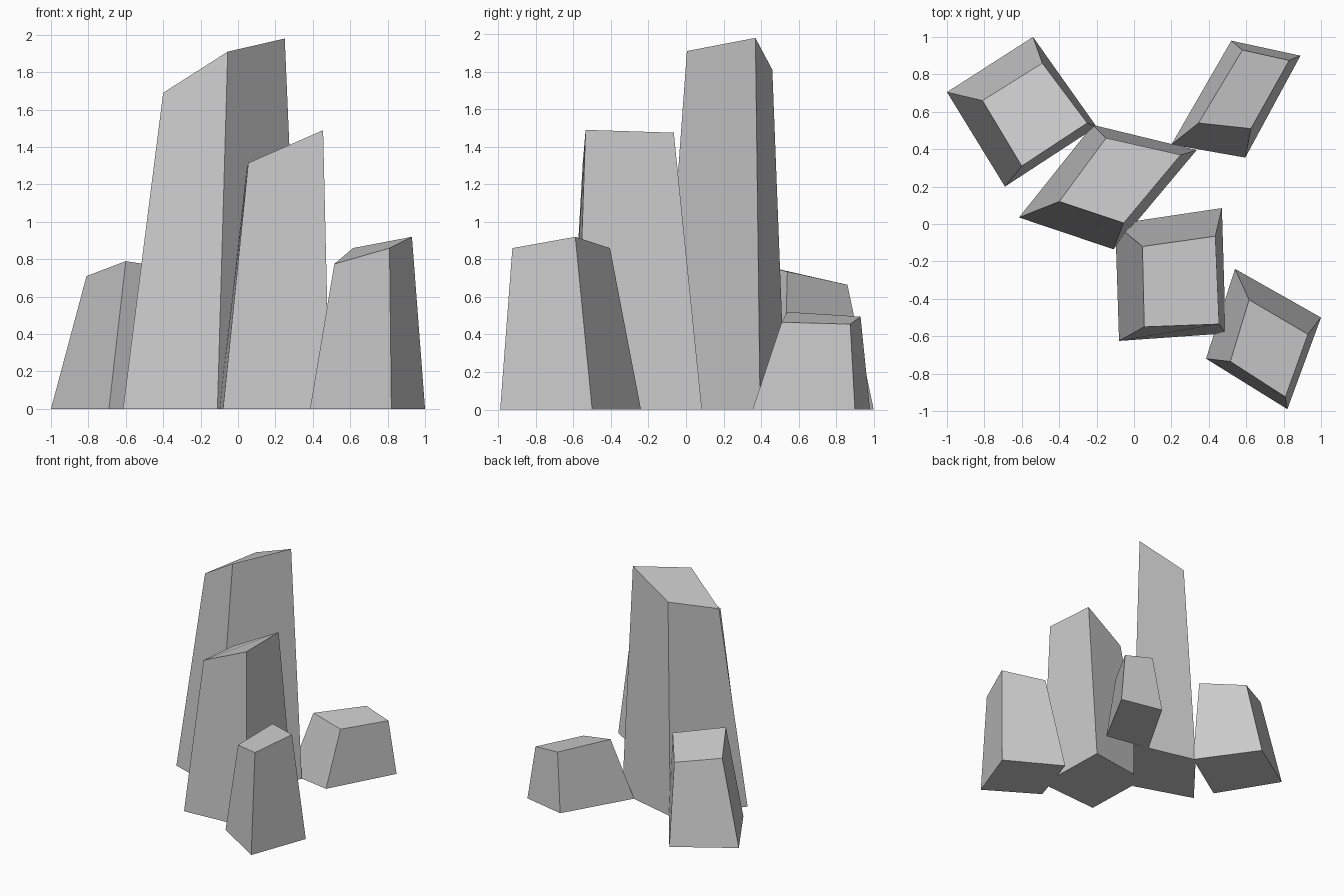
import bpy, bmesh


def crystal(name, base, top):
    """Tapered four-sided shard: base ring on the ground, slanted top ring."""
    bm = bmesh.new()
    lower = [bm.verts.new((x, y, 0)) for x, y in base]
    upper = [bm.verts.new(p) for p in top]
    bm.faces.new(lower[::-1])
    bm.faces.new(upper)
    for i in range(4):
        j = (i + 1) % 4
        bm.faces.new((lower[i], lower[j], upper[j], upper[i]))
    bmesh.ops.recalc_face_normals(bm, faces=bm.faces)
    mesh = bpy.data.meshes.new(name)
    bm.to_mesh(mesh)
    bm.free()
    bpy.context.collection.objects.link(bpy.data.objects.new(name, mesh))


# Low rock at the back left
crystal("back_left_rock",
        [(-1.0, 0.705), (-0.69, 0.20), (-0.20, 0.52), (-0.54, 1.0)],
        [(-0.81, 0.66, 0.71), (-0.60, 0.31, 0.79),
         (-0.25, 0.54, 0.735), (-0.49, 0.86, 0.665)])

# Tallest central rock
crystal("tall_center_rock",
        [(-0.615, 0.035), (-0.11, -0.135), (0.335, 0.395), (-0.22, 0.53)],
        [(-0.40, 0.12, 1.69), (-0.055, 0.005, 1.91),
         (0.25, 0.37, 1.98), (-0.15, 0.46, 1.81)])

# Medium rock in front of the centre
crystal("medium_front_rock",
        [(-0.08, -0.625), (0.49, -0.585), (0.47, 0.085), (-0.10, 0.0)],
        [(0.055, -0.55, 1.315), (0.455, -0.535, 1.49),
         (0.435, -0.065, 1.475), (0.045, -0.12, 1.275)])

# Small rock at the front right
crystal("front_right_rock",
        [(0.385, -0.72), (0.82, -0.99), (1.0, -0.50), (0.54, -0.24)],
        [(0.515, -0.735, 0.775), (0.81, -0.925, 0.86),
         (0.93, -0.59, 0.92), (0.615, -0.405, 0.86)])

# Lowest rock at the back right
crystal("back_right_rock",
        [(0.20, 0.425), (0.595, 0.355), (0.89, 0.90), (0.52, 0.98)],
        [(0.345, 0.54, 0.52), (0.625, 0.51, 0.465),
         (0.83, 0.875, 0.455), (0.58, 0.93, 0.495)])
